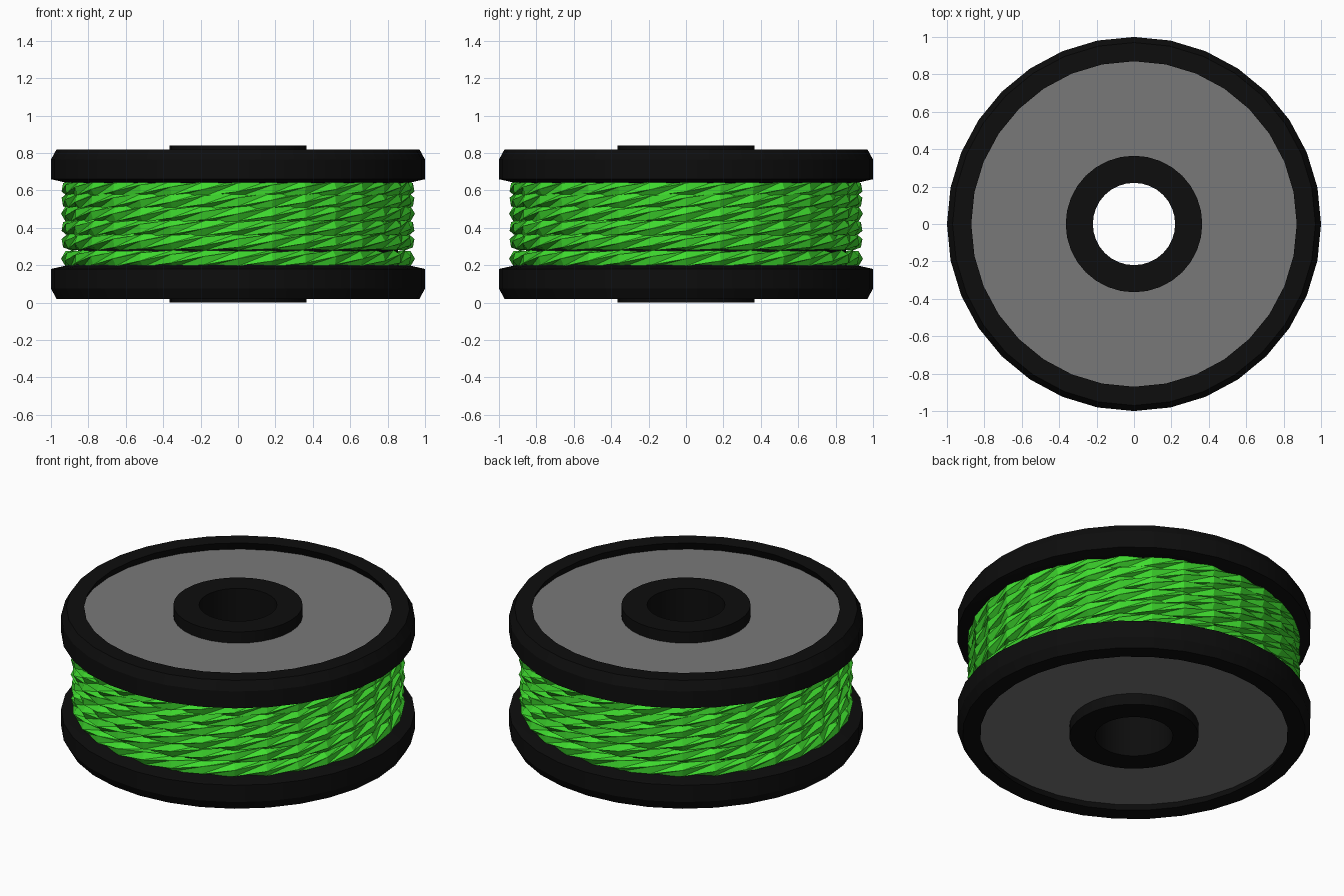
import bpy, bmesh
from math import cos, sin, pi, radians

if "Cube" in bpy.data.objects:
    bpy.data.objects.remove(bpy.data.objects["Cube"], do_unlink=True)

SIDES = 32
MID = 0.42


def material(name, rgb):
    m = bpy.data.materials.new(name)
    m.use_nodes = True
    m.diffuse_color = (*rgb, 1)
    m.node_tree.nodes["Principled BSDF"].inputs["Base Color"].default_value = (*rgb, 1)
    return m


black = material("black plastic", (0.004, 0.004, 0.004))
grey = material("grey label", (0.19, 0.19, 0.19))
green = material("green filament", (0.05, 0.72, 0.028))


def finish(bm, name, mats, smooth=True):
    bmesh.ops.recalc_face_normals(bm, faces=bm.faces)
    mesh = bpy.data.meshes.new(name)
    bm.to_mesh(mesh)
    bm.free()
    for m in mats:
        mesh.materials.append(m)
    ob = bpy.data.objects.new(name, mesh)
    bpy.context.collection.objects.link(ob)
    if smooth:
        bpy.ops.object.select_all(action="DESELECT")
        ob.select_set(True)
        bpy.context.view_layer.objects.active = ob
        bpy.ops.object.shade_smooth_by_angle(angle=radians(20))
    return ob


def lathe(name, profile, mats, grey_edge=None):
    """Spin a closed (radius, height) outline around the z axis."""
    bm = bmesh.new()
    n = len(profile)
    rings = [[bm.verts.new((r * cos(a), r * sin(a), z)) for r, z in profile]
             for a in (2 * pi * i / SIDES for i in range(SIDES))]
    for i, ring in enumerate(rings):
        nxt = rings[(i + 1) % SIDES]
        for j in range(n):
            k = (j + 1) % n
            f = bm.faces.new((ring[j], nxt[j], nxt[k], ring[k]))
            f.material_index = int(j == grey_edge)
    return finish(bm, name, mats)


# Flanges: bevelled rim with a recessed grey face, mirrored about the middle
flange = [(0.3, 0.635), (0.89, 0.635), (1, 0.66), (1, 0.765), (0.97, 0.82),
          (0.87, 0.82), (0.895, 0.77), (0.3, 0.77)]
lathe("upper_flange", flange, [black, grey], 6)
lathe("lower_flange", [(r, 2 * MID - z) for r, z in flange], [black, grey], 6)

# Hub tube and winding core
lathe("hub", [(0.22, 0), (0.365, 0), (0.365, 0.84), (0.22, 0.84)], [black])
lathe("core", [(0.3, 0.2), (0.855, 0.2), (0.855, 0.64), (0.3, 0.64)], [black])


def twisted_coil(name, z0, phase, radius=0.9, thick=0.046, sides=6):
    """One jagged turn of filament: a coarse tube whose section twists."""
    bm = bmesh.new()
    twist = radians(105)
    rings = []
    for i in range(SIDES):
        a = 2 * pi * i / SIDES
        ring = []
        for j in range(sides):
            phi = phase + i * twist + 2 * pi * j / sides
            r = radius + thick * cos(phi)
            ring.append(bm.verts.new((r * cos(a), r * sin(a), z0 + thick * sin(phi))))
        rings.append(ring)
    # The last ring meets the first after a whole number of section steps
    shift = round(SIDES * twist / (2 * pi / sides)) % sides
    for i, ring in enumerate(rings):
        last = i == SIDES - 1
        nxt = rings[(i + 1) % SIDES]
        off = shift if last else 0
        for j in range(sides):
            k = (j + 1) % sides
            a0, a1 = ring[j], ring[k]
            b0, b1 = nxt[(j + off) % sides], nxt[(k + off) % sides]
            bm.faces.new((a0, a1, b0))
            bm.faces.new((a1, b1, b0))
    return finish(bm, name, [green], smooth=False)


# Filament turns stacked between the flanges
for i, z in enumerate((0.235, 0.325, 0.4, 0.475, 0.545, 0.61)):
    twisted_coil(f"filament_turn_{i + 1}", z, 0.35 * i)
